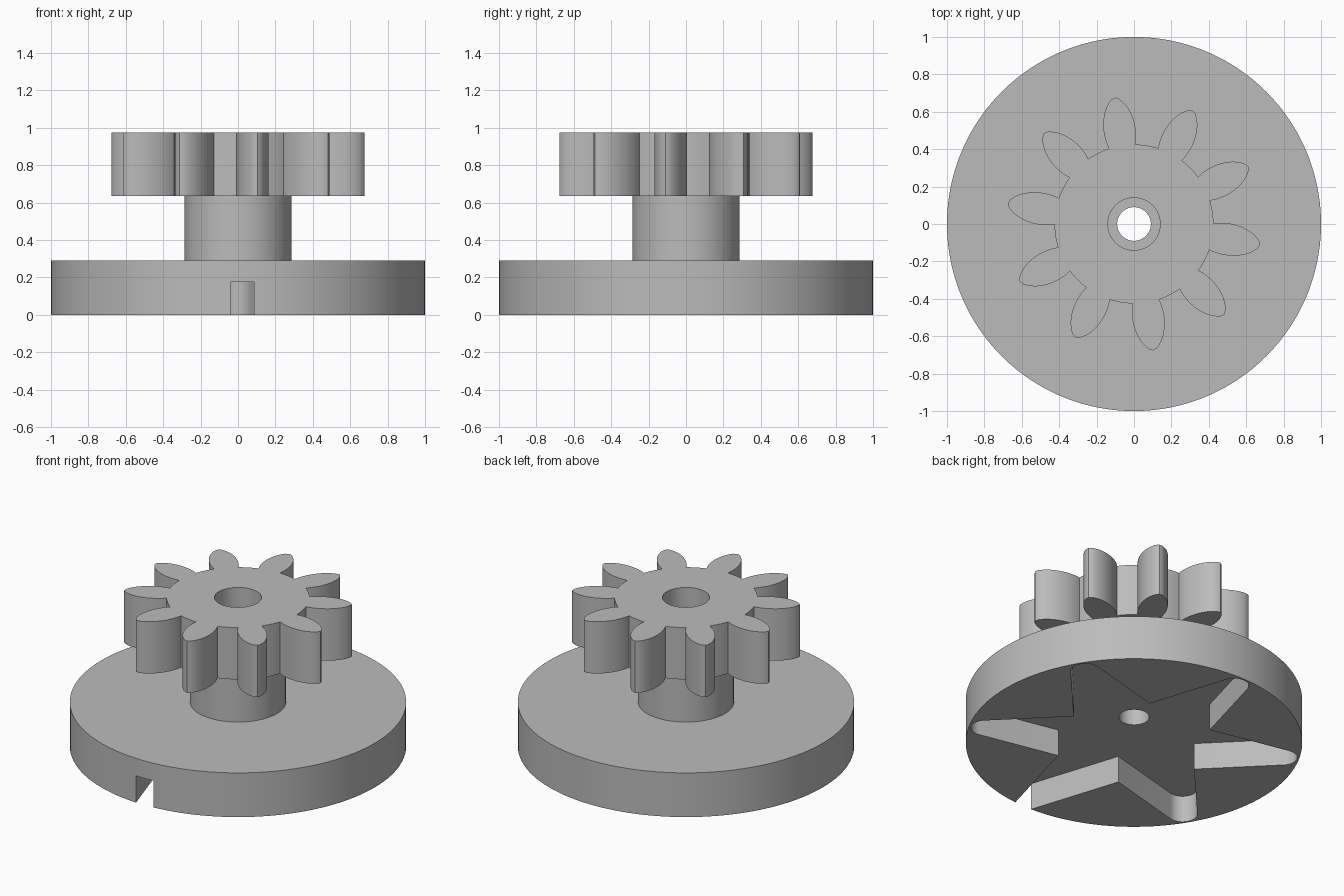
import bpy, bmesh, math
from mathutils import Vector

if "Cube" in bpy.data.objects:
    bpy.data.objects.remove(bpy.data.objects["Cube"])

STEEL = bpy.data.materials.new("plain_grey")
STEEL.diffuse_color = (0.5, 0.5, 0.5, 1)
STEEL.use_nodes = True
STEEL.node_tree.nodes["Principled BSDF"].inputs["Base Color"].default_value = STEEL.diffuse_color


def polar(r, a):
    return (r * math.cos(a), r * math.sin(a))


def circle(r, n=128):
    return [polar(r, 2 * math.pi * i / n) for i in range(n)]


def rotated(pts, a):
    c, s = math.cos(a), math.sin(a)
    return [(x * c - y * s, x * s + y * c) for x, y in pts]


def prism(name, outline, z0, z1, cutter=False):
    """Extrude a closed outline between two heights."""
    bm = bmesh.new()
    low = [bm.verts.new((x, y, z0)) for x, y in outline]
    high = [bm.verts.new((x, y, z1)) for x, y in outline]
    bm.faces.new(low[::-1])
    bm.faces.new(high)
    n = len(low)
    for i in range(n):
        j = (i + 1) % n
        bm.faces.new((low[i], low[j], high[j], high[i]))
    return finish(name, bm, cutter)


def finish(name, bm, cutter=False):
    mesh = bpy.data.meshes.new(name)
    bm.to_mesh(mesh)
    bm.free()
    obj = bpy.data.objects.new(name, mesh)
    bpy.context.collection.objects.link(obj)
    mesh.materials.append(STEEL)
    if cutter:
        obj.hide_render = True
        obj.hide_set(True)
    return obj


def cut(obj, *cutters):
    """Apply exact differences, then remove the cutters."""
    for c in cutters:
        m = obj.modifiers.new("cut", 'BOOLEAN')
        m.operation, m.solver, m.object = 'DIFFERENCE', 'EXACT', c
    dg = bpy.context.evaluated_depsgraph_get()
    obj.modifiers.update() if hasattr(obj.modifiers, "update") else None
    mesh = bpy.data.meshes.new_from_object(obj.evaluated_get(dg))
    obj.modifiers.clear()
    obj.data = mesh
    for c in cutters:
        bpy.data.objects.remove(c)


def smooth(obj):
    bpy.ops.object.select_all(action='DESELECT')
    obj.select_set(True)
    bpy.context.view_layer.objects.active = obj
    bpy.ops.object.shade_smooth_by_angle(angle=math.radians(28))


# Star-shaped pocket: six tapering arms with round ends, the front one open at the rim
TWIST = math.radians(1.3)
END, END_R, TAPER = 0.90, 0.088, math.radians(16.6)
star = []
for k in range(6):
    axis = TWIST + math.radians(30 + 60 * k)
    star.append(polar(0.475, axis - math.radians(30)))
    if k == 4:
        arm = [(1.08, -0.038), (1.08, 0.038)]
    else:
        half = math.pi / 2 - TAPER
        arm = [(END + END_R * math.cos(a), END_R * math.sin(a))
               for a in [half * (i / 8 - 1) for i in range(17)]]
    star += rotated(arm, axis)

# Base disc with pocket underneath and a small through hole
disc = prism("base_disc", circle(1.0, 160), 0, 0.29)
cut(disc, prism("pocket_cutter", star, -0.1, 0.175, True),
    prism("hole_cutter", circle(0.09, 64), -0.2, 0.5, True))

# Hub tube between disc and gear
bm = bmesh.new()
N = 128
for r, flip in ((0.285, False), (0.14, True)):
    rings = [[bm.verts.new((x, y, z)) for x, y in circle(r, N)] for z in (0.29, 0.635)]
    for i in range(N):
        j = (i + 1) % N
        f = (rings[0][i], rings[0][j], rings[1][j], rings[1][i])
        bm.faces.new(f[::-1] if flip else f)
hub = finish("hub", bm)

# Ten-tooth gear: leaf-shaped flanks bulging out from the root circle
ROOT, HALF = 0.425, math.radians(9.6)
ctrl = [Vector(p) for p in (polar(ROOT, HALF), (0.5, 0.1), (0.62, 0.085), (0.675, 0.02))]


def flank(t):
    u = 1 - t
    p = (ctrl[0] * u**3 + ctrl[1] * 3 * u * u * t
         + ctrl[2] * 3 * u * t * t + ctrl[3] * t**3)
    return (p.x, p.y)


left = [flank(i / 14) for i in range(15)]
tooth = [(x, -y) for x, y in left] + [(0.684, 0)] + left[::-1]
gear_outline = []
for k in range(10):
    a = math.radians(98.7 + 36 * k)
    gear_outline += rotated(tooth, a)
    gap = math.radians(36) - 2 * HALF
    gear_outline += [polar(ROOT, a + HALF + gap * i / 6) for i in range(1, 6)]
gear = prism("pinion_gear", gear_outline, 0.635, 0.975)
cut(gear, prism("bore_cutter", circle(0.14, N), 0.5, 1.2, True))

for part in (disc, hub, gear):
    smooth(part)
